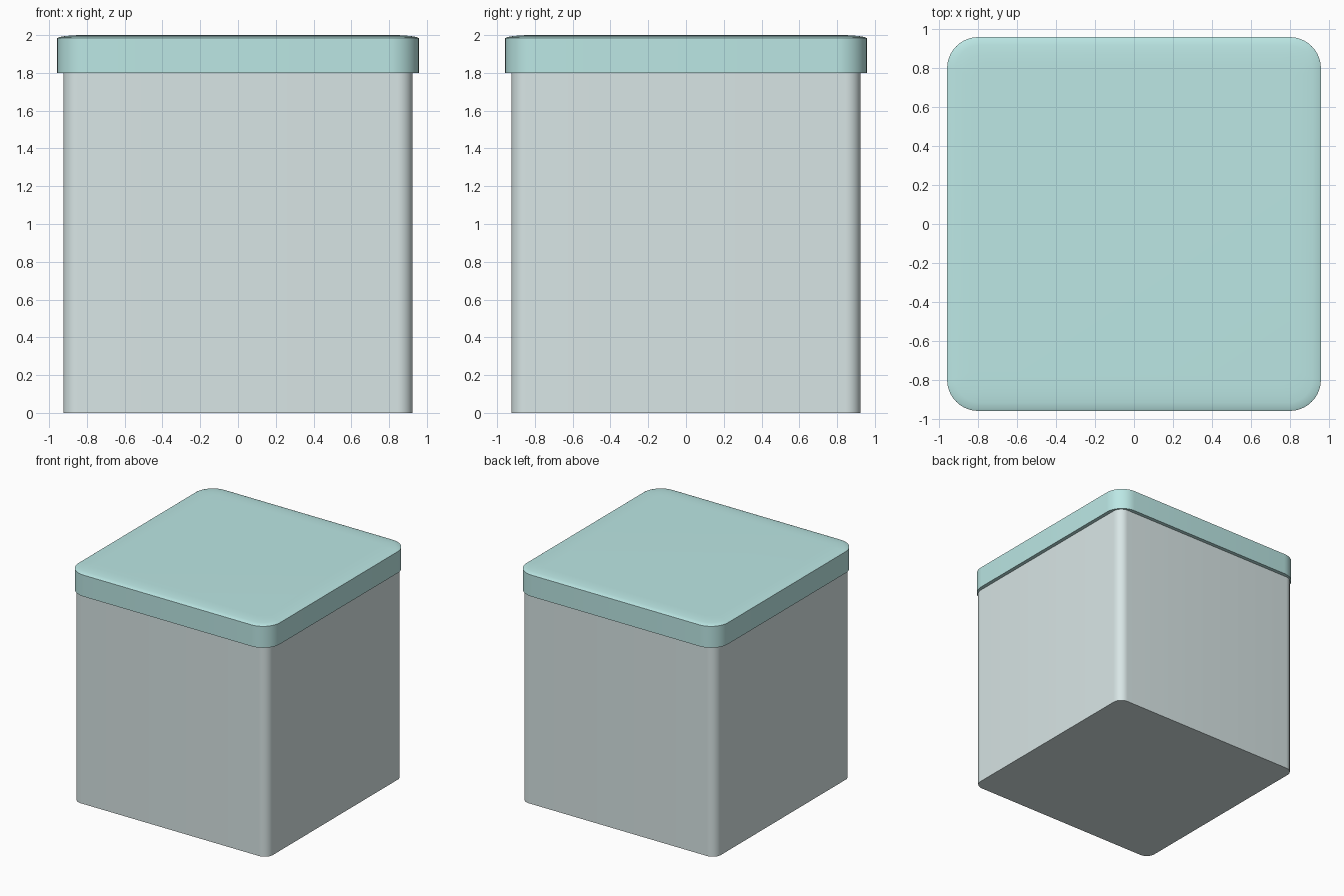
import bpy, bmesh, math

if "Cube" in bpy.data.objects:
    bpy.data.objects.remove(bpy.data.objects["Cube"])


def rounded_square(half, radius, z, segs=10):
    """Points of a rounded square loop at height z."""
    c = half - radius
    pts = []
    for q, (sx, sy) in enumerate(((1, 1), (-1, 1), (-1, -1), (1, -1))):
        for i in range(segs + 1):
            a = math.pi / 2 * (q + i / segs)
            pts.append((sx * c + radius * math.cos(a), sy * c + radius * math.sin(a), z))
    return pts


def stacked_solid(name, levels, color):
    """Closed solid bridging rounded-square loops (half size, radius, z)."""
    bm = bmesh.new()
    loops = [[bm.verts.new(p) for p in rounded_square(*lv)] for lv in levels]
    n = len(loops[0])
    for a, b in zip(loops, loops[1:]):
        for i in range(n):
            j = (i + 1) % n
            bm.faces.new((a[i], a[j], b[j], b[i]))
    bm.faces.new(loops[0][::-1])
    bm.faces.new(loops[-1])
    mesh = bpy.data.meshes.new(name)
    bm.to_mesh(mesh)
    bm.free()
    obj = bpy.data.objects.new(name, mesh)
    bpy.context.collection.objects.link(obj)
    mat = bpy.data.materials.new(name + "_color")
    mat.diffuse_color = color
    mat.use_nodes = True
    mat.node_tree.nodes["Principled BSDF"].inputs["Base Color"].default_value = mat.diffuse_color
    mesh.materials.append(mat)
    bpy.ops.object.select_all(action='DESELECT')
    obj.select_set(True)
    bpy.context.view_layer.objects.active = obj
    bpy.ops.object.shade_smooth_by_angle(angle=math.radians(35))
    return obj


# Container body, tucked slightly into the lid
stacked_solid("container_body", [(0.925, 0.08, 0.0), (0.925, 0.08, 1.85)],
              (0.69, 0.79, 0.79, 1))

# Overhanging lid with a softly crowned top
stacked_solid("container_lid",
              [(0.957, 0.16, 1.80), (0.957, 0.16, 1.984), (0.945, 0.148, 1.990),
               (0.915, 0.125, 1.995), (0.87, 0.10, 1.999), (0.82, 0.08, 2.0)],
              (0.50, 0.80, 0.78, 1))
